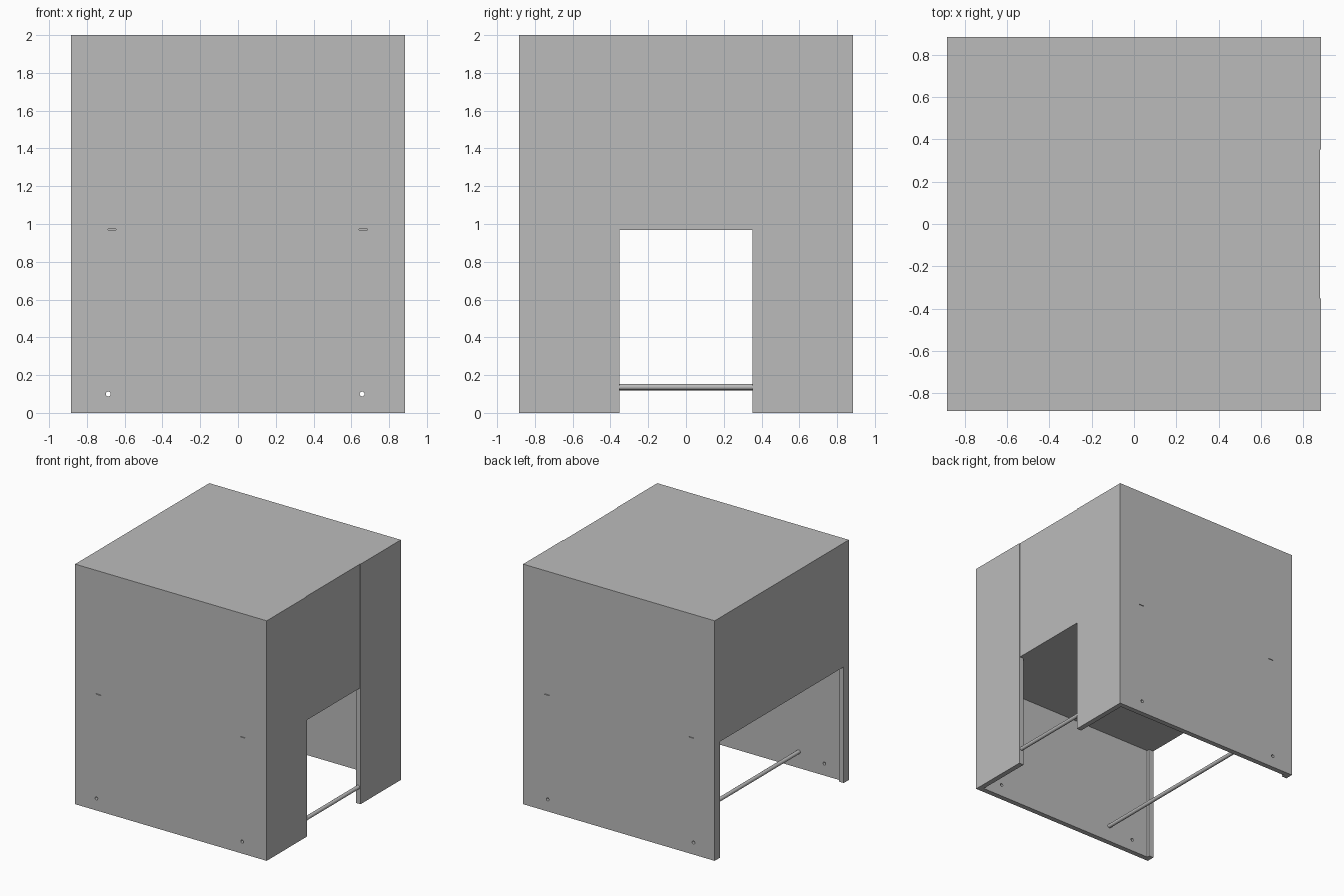
import bpy
import math

# Remove the default object
cube = bpy.data.objects.get("Cube")
if cube:
    bpy.data.objects.remove(cube, do_unlink=True)

HALF = 0.883       # half width of the cabinet
INNER = 0.84       # half width between the inner wall faces
SHELF = 0.967      # underside of the upper body

grey = bpy.data.materials.new("plain grey")
grey.use_nodes = True
colour = (0.5, 0.5, 0.5, 1)
grey.diffuse_color = colour
grey.node_tree.nodes["Principled BSDF"].inputs["Base Color"].default_value = colour


def box(name, low, high):
    """Box between two opposite corners."""
    centre = [(a + b) / 2 for a, b in zip(low, high)]
    bpy.ops.mesh.primitive_cube_add(size=1, location=centre)
    ob = bpy.context.object
    ob.name = name
    ob.scale = [b - a for a, b in zip(low, high)]
    bpy.ops.object.transform_apply(location=False, rotation=False, scale=True)
    ob.data.materials.append(grey)
    return ob


def rod(name, x, z, radius, length, sides):
    """Prism lying along y."""
    bpy.ops.mesh.primitive_cylinder_add(
        vertices=sides, radius=radius, depth=length,
        location=(x, 0, z), rotation=(math.pi / 2, 0, 0))
    ob = bpy.context.object
    ob.name = name
    ob.data.materials.append(grey)
    return ob


# Cabinet body
body = box("cabinet_body", (-HALF, -HALF, 0), (HALF, HALF, 2))

# Open lower room, side doorways and shallow recess above the right doorway
cutters = [
    box("room_cutter", (-INNER, -INNER, -0.1), (INNER, INNER, SHELF)),
    box("wide_doorway_cutter", (-1, -0.815, -0.1), (-0.5, 0.815, SHELF)),
    box("narrow_doorway_cutter", (0.5, -0.352, -0.1), (1, 0.352, SHELF)),
    box("recess_cutter", (0.878, -0.352, 0.5), (1, 0.352, 2.1)),
]

# Round holes through the front and back walls, near the floor
for x in (-0.687, 0.657):
    cutters.append(rod("hole_cutter", x, 0.1, 0.013, 3, 12))

# Thin slots in the front and back walls, level with the shelf
for x in (-0.667, 0.663):
    for y in (-HALF, HALF):
        cutters.append(box("slot_cutter", (x - 0.022, y - 0.04, SHELF + 0.001),
                           (x + 0.022, y + 0.04, SHELF + 0.006)))

# Apply the cuts in order, then discard the cutters
for cutter in cutters:
    cutter.hide_render = True
    bpy.context.view_layer.objects.active = body
    mod = body.modifiers.new("cut", "BOOLEAN")
    mod.operation = "DIFFERENCE"
    mod.solver = "EXACT"
    mod.object = cutter
    bpy.ops.object.modifier_apply(modifier=mod.name)
    bpy.data.objects.remove(cutter, do_unlink=True)

# Cross rods between the walls and across the narrow doorway
rods = [rod("inner_rod", -0.45, 0.135, 0.016, 2 * INNER, 16),
        rod("doorway_rod", 0.861, 0.137, 0.016, 0.704, 16)]
for ob in rods:
    bpy.ops.object.select_all(action="DESELECT")
    ob.select_set(True)
    bpy.context.view_layer.objects.active = ob
    bpy.ops.object.shade_smooth_by_angle()
